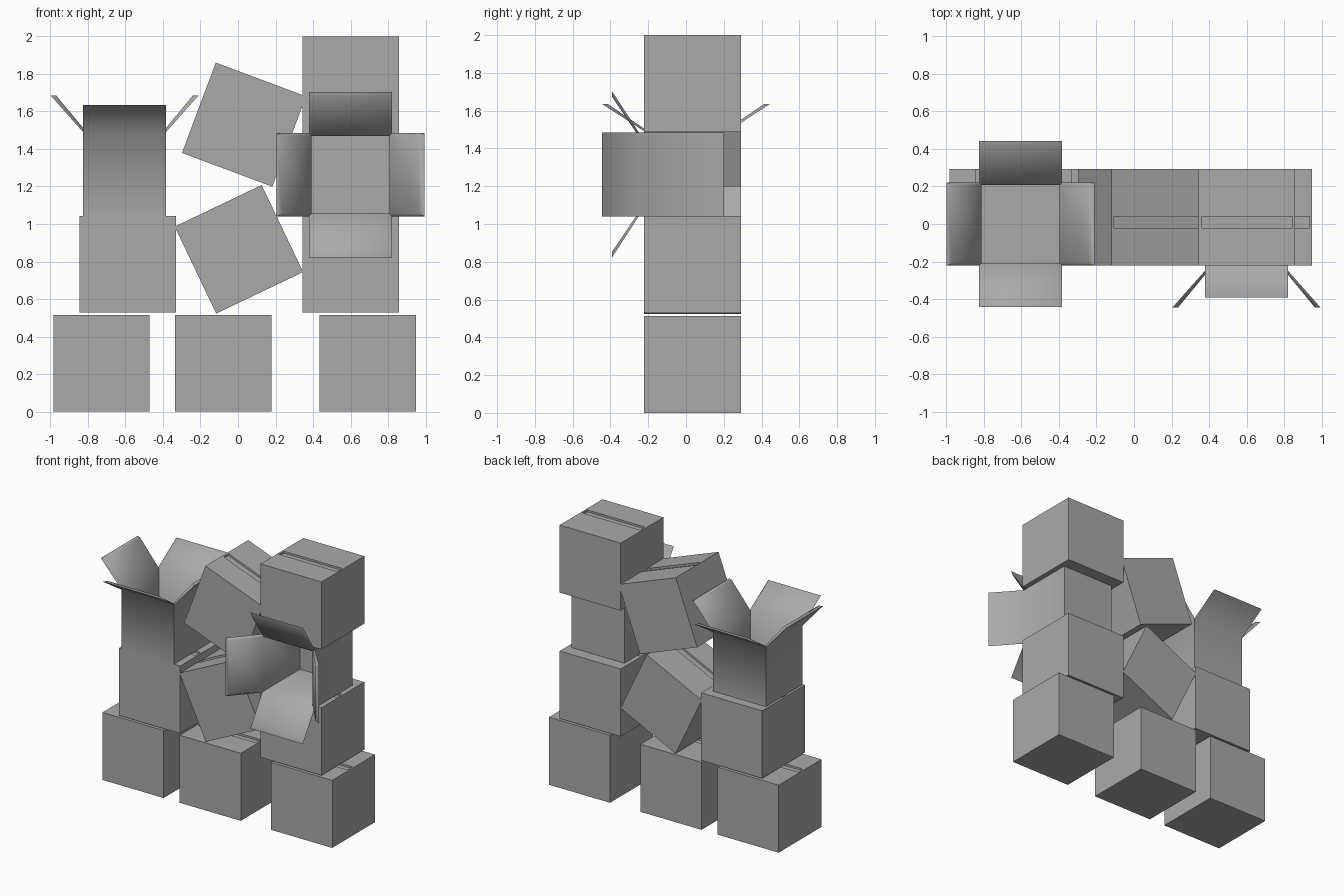
import bpy, bmesh
from math import radians, pi
from mathutils import Matrix, Vector

if "Cube" in bpy.data.objects:
    bpy.data.objects.remove(bpy.data.objects["Cube"], do_unlink=True)

grey = bpy.data.materials.new("cardboard grey")
grey.use_nodes = True
COLOUR = (0.4, 0.4, 0.4, 1)
grey.diffuse_color = COLOUR
grey.node_tree.nodes["Principled BSDF"].inputs["Base Color"].default_value = COLOUR

SIZE = 0.514                       # closed carton side
HALF, WALL, HEIGHT = 0.222, 0.015, 0.45   # open carton


def finish(bm, name, matrix):
    bmesh.ops.recalc_face_normals(bm, faces=bm.faces)
    mesh = bpy.data.meshes.new(name)
    bm.to_mesh(mesh)
    bm.free()
    mesh.materials.append(grey)
    obj = bpy.data.objects.new(name, mesh)
    bpy.context.collection.objects.link(obj)
    obj.matrix_world = matrix
    return obj


def closed_box(name, x, z, tilt=0):
    """Cube with a shallow sunken seam along its top."""
    bm = bmesh.new()
    bmesh.ops.create_cube(bm, size=SIZE)
    top = max(bm.faces, key=lambda f: f.calc_center_median().z)
    bmesh.ops.inset_region(bm, faces=[top], thickness=0.1)
    for v in top.verts:
        v.co.x = 0.243 if v.co.x > 0 else -0.243
        v.co.y = -0.025 + (0.03 if v.co.y > 0 else -0.03)
    seam = bmesh.ops.extrude_discrete_faces(bm, faces=[top])["faces"][0]
    for v in seam.verts:
        v.co.z -= 0.015
    finish(bm, name, Matrix.Translation((x, 0.035, z)) @ Matrix.Rotation(-radians(tilt), 4, 'Y'))


def open_box(name, matrix):
    """Thin-walled carton, origin at its base, with four flaps folded outward."""
    bm = bmesh.new()

    def ring(half, z):
        return [bm.verts.new((sx * half, sy * half, z))
                for sx, sy in ((1, -1), (1, 1), (-1, 1), (-1, -1))]

    inner = HALF - WALL
    out_low, out_top = ring(HALF, 0), ring(HALF, HEIGHT)
    in_low, in_top = ring(inner, WALL), ring(inner, HEIGHT + 0.004)
    bm.faces.new(out_low)
    bm.faces.new(in_low)
    for i in range(4):
        j = (i + 1) % 4
        turn = Matrix.Rotation(i * pi / 2, 3, 'Z')
        # side flaps stand steeper than the front and back flaps
        reach, rise = (0.172, 0.194) if i % 2 == 0 else (0.22, 0.143)

        def tip(distance, half):
            return [bm.verts.new(turn @ Vector((distance, s * half, HEIGHT + rise)))
                    for s in (-1, 1)]

        out_tip = tip(HALF + reach, HALF)
        in_tip = tip(HALF + reach - 0.03, inner)
        o, n = (out_top[i], out_top[j]), (in_top[i], in_top[j])
        bm.faces.new((out_low[i], out_low[j], o[1], o[0]))
        bm.faces.new((in_low[j], in_low[i], n[0], n[1]))
        bm.faces.new((o[0], o[1], out_tip[1], out_tip[0]))
        bm.faces.new((n[1], n[0], in_tip[0], in_tip[1]))
        bm.faces.new((out_tip[0], out_tip[1], in_tip[1], in_tip[0]))
        bm.faces.new((o[0], out_tip[0], in_tip[0], n[0]))
        bm.faces.new((out_tip[1], o[1], n[1], in_tip[1]))
    obj = finish(bm, name, matrix)
    bpy.ops.object.select_all(action='DESELECT')
    obj.select_set(True)
    bpy.context.view_layer.objects.active = obj
    bpy.ops.object.shade_smooth_by_angle(angle=radians(65))


# Stacked closed cartons
ROW = SIZE / 2
for name, x, z, tilt in (
        ("bottom_right_box", -0.728, ROW, 0),
        ("bottom_middle_box", -0.078, ROW, 0),
        ("bottom_left_box", 0.692, ROW, 0),
        ("second_right_box", -0.588, 0.785, 0),
        ("second_left_box", 0.602, 0.785, 0),
        ("top_left_box", 0.602, 2 - ROW, 0),
        ("lower_tilted_box", 0.005, 0.865, 25.5),
        ("upper_tilted_box", 0.032, 1.53, -20.5)):
    closed_box(name, x, z, tilt)

# Open cartons: one facing up, one lying with its opening to the front
open_box("upright_open_box", Matrix.Translation((-0.605, 0, 1.041)))
open_box("lying_open_box", Matrix.Translation((0.6, 0.2, 1.263)) @ Matrix.Rotation(pi / 2, 4, 'X'))
